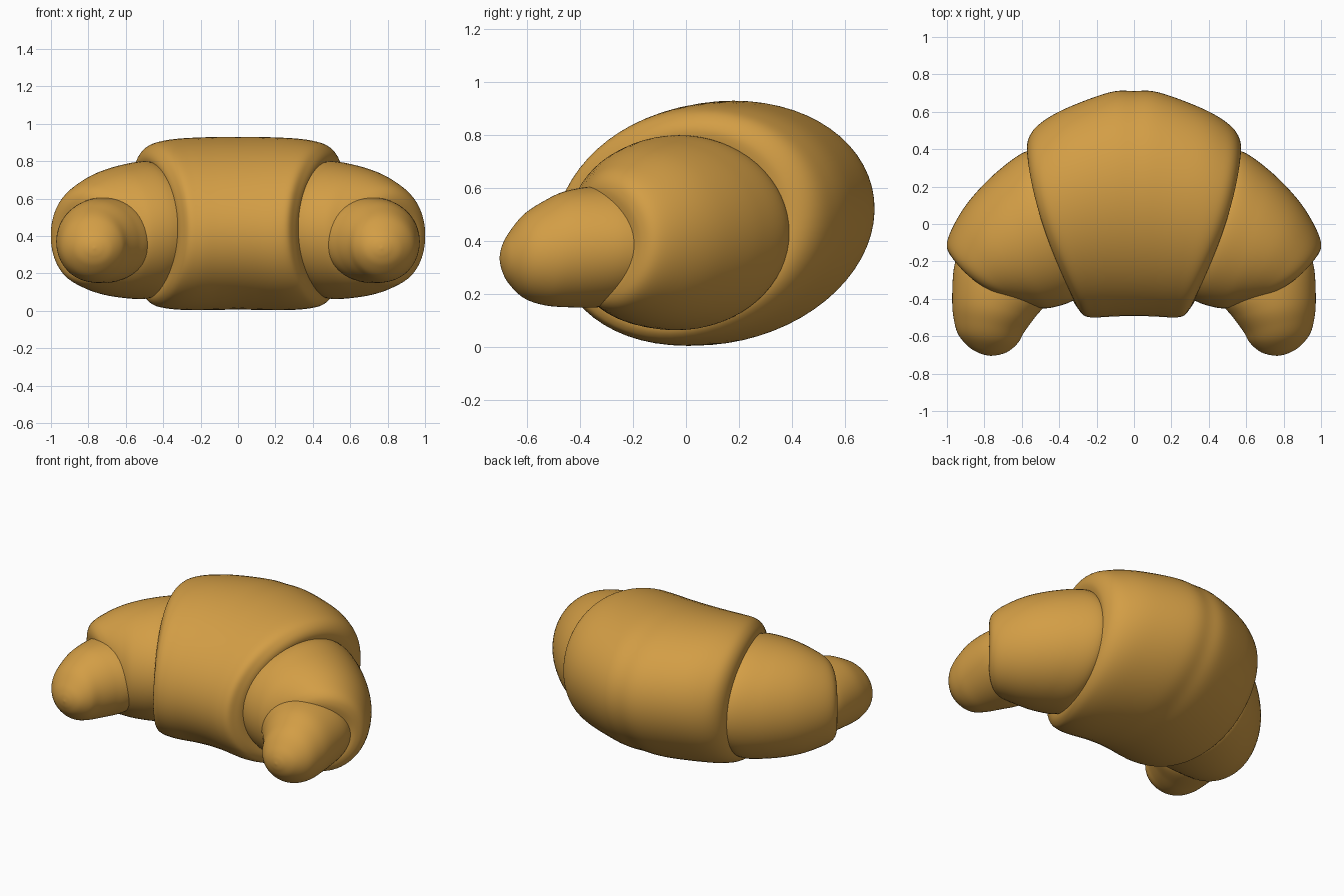
import bpy, bmesh, math
from mathutils import Vector

crust = bpy.data.materials.new("golden_crust")
crust.diffuse_color = (0.65, 0.34, 0.06, 1)

SIDES, STEPS = 64, 8


def spline(keys):
    """Catmull-Rom interpolation of the section parameters."""
    out = []
    for i in range(len(keys) - 1):
        p0, p1 = keys[max(i - 1, 0)], keys[i]
        p2, p3 = keys[i + 1], keys[min(i + 2, len(keys) - 1)]
        for s in range(STEPS):
            t = s / STEPS
            out.append([0.5 * (2 * b + (c - a) * t + (2 * a - 5 * b + 4 * c - d) * t * t
                               + (3 * b - a - 3 * c + d) * t ** 3)
                        for a, b, c, d in zip(p0, p1, p2, p3)])
    out.append(keys[-1])
    return out


def ring(key):
    """Upright oval from its outer and inner plan points and height range."""
    ox, oy, ix, iy, z0, z1, shear, bulge = key
    half = Vector(((ox - ix) / 2, (oy - iy) / 2, 0))
    mid = Vector(((ox + ix) / 2, (oy + iy) / 2, (z0 + z1) / 2))
    d = half.normalized()
    n = Vector((d.y, -d.x, 0))
    pts = []
    for i in range(SIDES):
        a = 2 * math.pi * i / SIDES
        s = math.sin(a)
        pts.append(mid + half * math.cos(a) + d * shear * s + n * bulge * s * s
                   + Vector((0, 0, (z1 - z0) / 2 * s)))
    return pts


def loft(name, keys, side=1):
    bm = bmesh.new()
    rings = [[bm.verts.new((p.x * side, p.y, p.z)) for p in ring(k)] for k in spline(keys)]
    for a, b in zip(rings, rings[1:]):
        for i in range(SIDES):
            j = (i + 1) % SIDES
            bm.faces.new((a[i], a[j], b[j], b[i]))
    for r in (rings[0], rings[-1]):
        c = bm.verts.new(sum((v.co for v in r), Vector()) / SIDES)
        for i in range(SIDES):
            bm.faces.new((r[i], r[(i + 1) % SIDES], c))
    bmesh.ops.recalc_face_normals(bm, faces=bm.faces)
    for f in bm.faces:
        f.smooth = True
    me = bpy.data.meshes.new(name)
    bm.to_mesh(me)
    bm.free()
    me.materials.append(crust)
    bpy.context.collection.objects.link(bpy.data.objects.new(name, me))


# Middle roll: half the sections, mirrored to the other side
half = [
    (0.13, 0.70, 0.10, -0.49, 0.005, 0.93, 0.07, 0.0),
    (0.35, 0.62, 0.20, -0.495, 0.005, 0.922, 0.07, 0.02),
    (0.48, 0.55, 0.26, -0.49, 0.015, 0.905, 0.06, 0.035),
    (0.55, 0.48, 0.295, -0.455, 0.035, 0.875, 0.06, 0.04),
    (0.57, 0.40, 0.325, -0.40, 0.08, 0.82, 0.05, 0.04),
    (0.54, 0.32, 0.345, -0.30, 0.16, 0.74, 0.04, 0.03),
]
left = [(-k[0], k[1], -k[2], *k[3:7], -k[7]) for k in reversed(half)]
loft("middle_roll", left + [(0, 0.707, 0, -0.488, 0.008, 0.93, 0.07, 0)] + half)

# Shoulder rolls
shoulder = [
    (0.47, 0.36, 0.27, -0.38, 0.10, 0.77, 0.0, 0.03),
    (0.57, 0.39, 0.36, -0.425, 0.065, 0.80, 0.0, 0.03),
    (0.72, 0.29, 0.46, -0.45, 0.07, 0.78, 0.0, 0.03),
    (0.86, 0.15, 0.53, -0.445, 0.09, 0.745, 0.0, 0.03),
    (0.95, 0.02, 0.57, -0.435, 0.12, 0.70, 0.0, 0.04),
    (1.0, -0.10, 0.60, -0.42, 0.15, 0.655, 0.0, 0.04),
    (0.98, -0.17, 0.63, -0.405, 0.20, 0.60, 0.0, 0.04),
    (0.92, -0.22, 0.67, -0.37, 0.28, 0.52, 0.0, 0.03),
]

# Horn tips
tip = [
    (0.94, -0.15, 0.48, -0.30, 0.17, 0.59, 0.0, 0.0),
    (0.965, -0.25, 0.465, -0.41, 0.15, 0.607, 0.0, 0.0),
    (0.972, -0.40, 0.53, -0.50, 0.15, 0.59, 0.0, 0.0),
    (0.965, -0.50, 0.585, -0.575, 0.158, 0.55, 0.0, 0.0),
    (0.94, -0.59, 0.62, -0.635, 0.185, 0.50, 0.0, 0.0),
    (0.88, -0.66, 0.67, -0.68, 0.24, 0.43, 0.0, 0.0),
    (0.82, -0.693, 0.72, -0.699, 0.29, 0.38, 0.0, 0.0),
    (0.775, -0.704, 0.765, -0.705, 0.33, 0.34, 0.0, 0.0),
]
for label, side in (("right", 1), ("left", -1)):
    loft(label + "_shoulder_roll", shoulder, side)
    loft(label + "_horn_tip", tip, side)
